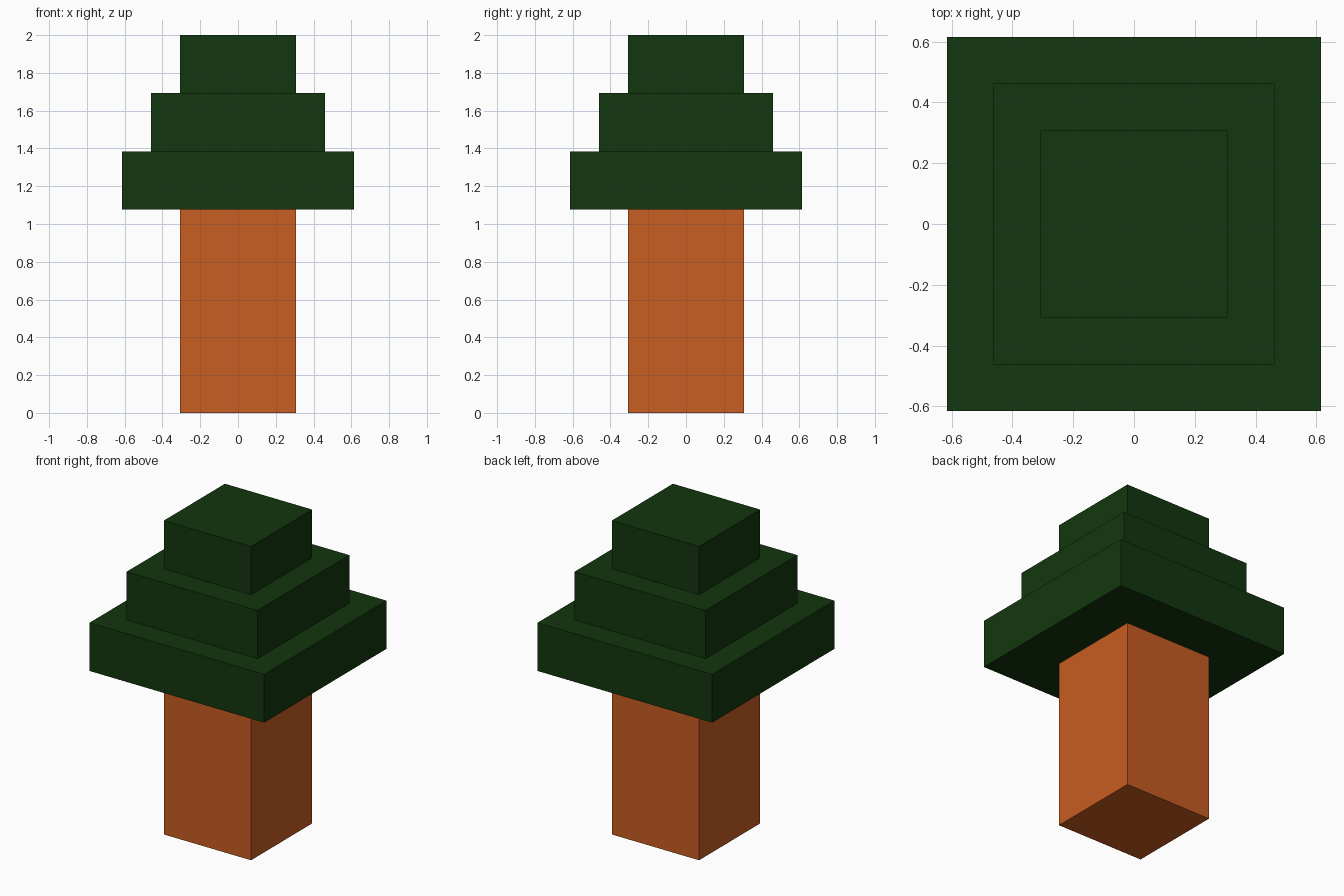
import bpy

if "Cube" in bpy.data.objects:
    bpy.data.objects.remove(bpy.data.objects["Cube"])

U = 2 / 6.5  # one block unit of the blocky tree


def material(name, color):
    mat = bpy.data.materials.new(name)
    mat.diffuse_color = (*color, 1)
    mat.use_nodes = True
    mat.node_tree.nodes["Principled BSDF"].inputs["Base Color"].default_value = mat.diffuse_color
    return mat


def block(name, width, height, base, mat):
    """Square block standing on z = base."""
    bpy.ops.mesh.primitive_cube_add(size=1, location=(0, 0, base + height / 2))
    obj = bpy.context.object
    obj.name = name
    obj.scale = (width, width, height)
    bpy.ops.object.transform_apply(location=False, rotation=False, scale=True)
    obj.data.materials.append(mat)
    return obj


bark = material("bark", (0.578, 0.109, 0.016))
leaves = material("leaves", (0.006, 0.037, 0.0044))

# Trunk
block("trunk", 2 * U, 3.5 * U, 0, bark)

# Stepped foliage, widest tier at the bottom
for i, (name, width) in enumerate((("lower", 4), ("middle", 3), ("upper", 2))):
    block(f"{name}_foliage", width * U, U, (3.5 + i) * U, leaves)
